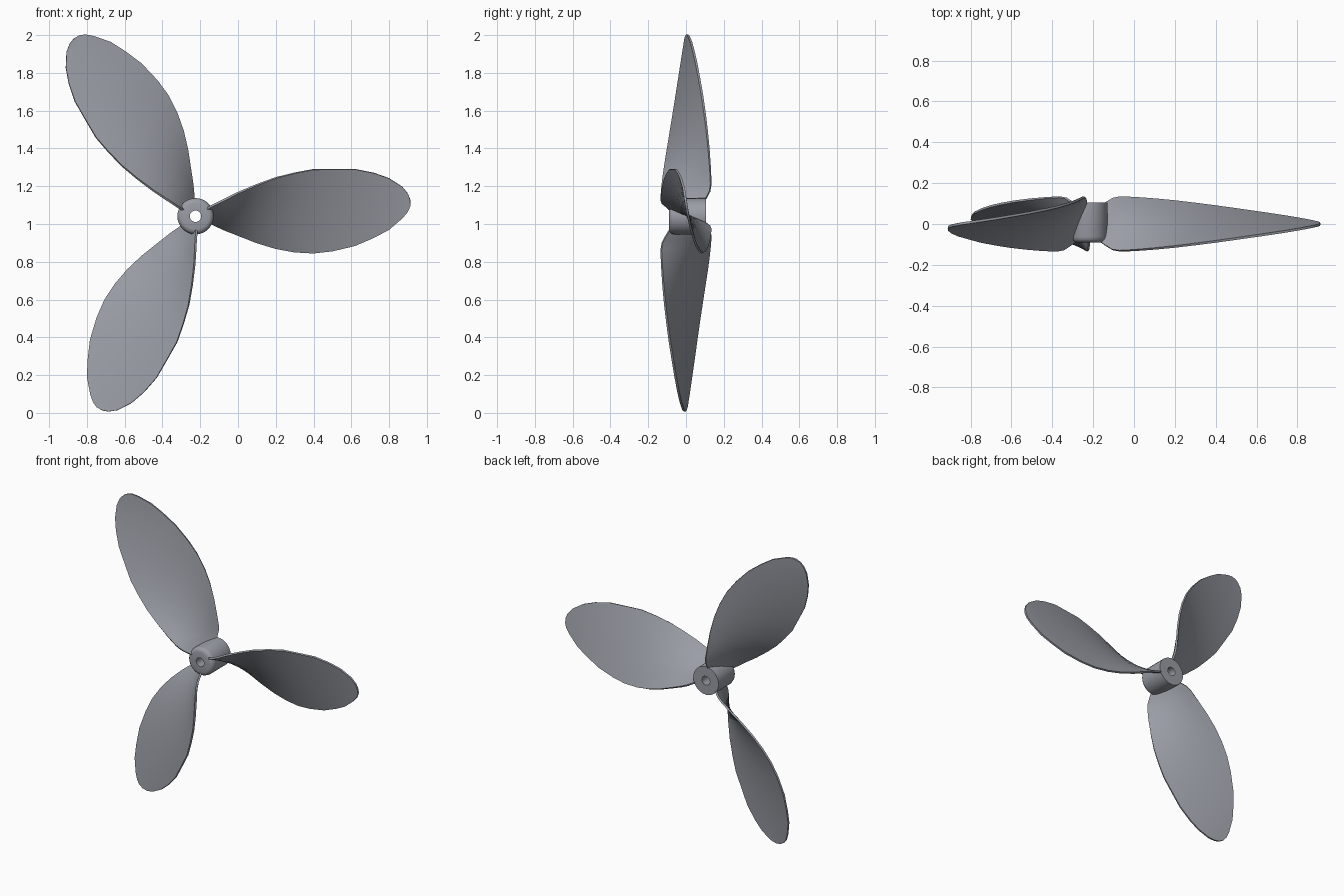
import bpy, bmesh, math
from mathutils import Matrix, Vector

if "Cube" in bpy.data.objects:
    bpy.data.objects.remove(bpy.data.objects["Cube"])

CX, CZ = -0.225, 1.041   # shaft axis runs along y through this point

# Dark blue-grey metal shared by all parts
metal = bpy.data.materials.new("dark_metal")
metal.diffuse_color = (0.32, 0.335, 0.375, 1)
metal.use_nodes = True
metal.node_tree.nodes["Principled BSDF"].inputs["Base Color"].default_value = metal.diffuse_color


def add_object(name, bm):
    bmesh.ops.recalc_face_normals(bm, faces=bm.faces)
    me = bpy.data.meshes.new(name)
    bm.to_mesh(me)
    bm.free()
    me.materials.append(metal)
    ob = bpy.data.objects.new(name, me)
    bpy.context.collection.objects.link(ob)
    bpy.ops.object.select_all(action='DESELECT')
    ob.select_set(True)
    bpy.context.view_layer.objects.active = ob
    return ob


# Hub: closed (radius, y) profile turned around the shaft, rounded front edge
profile = [(0.03, -0.09), (0.07, -0.09), (0.083, -0.086), (0.092, -0.077),
           (0.096, -0.062), (0.096, 0.106), (0.03, 0.106)]
SEG = 32
bm = bmesh.new()
rings = []
for i in range(SEG):
    a = 2 * math.pi * i / SEG
    rings.append([bm.verts.new((CX + r * math.cos(a), y, CZ + r * math.sin(a)))
                  for r, y in profile])
for i in range(SEG):
    r0, r1 = rings[i], rings[(i + 1) % SEG]
    for j in range(len(profile)):
        k = (j + 1) % len(profile)
        bm.faces.new((r0[j], r0[k], r1[k], r1[j]))
add_object("hub", bm)
bpy.ops.object.shade_smooth_by_angle(angle=math.radians(35))

# Blade stations: x, upper edge z, lower edge z, half depth in y (gives the twist)
stations = [
    (-0.175, 1.075, 1.015, 0.08), (-0.14, 1.095, 1.003, 0.105),
    (-0.105, 1.112, 0.986, 0.126), (-0.07, 1.13, 0.97, 0.132),
    (0.0, 1.165, 0.942, 0.129), (0.1, 1.208, 0.902, 0.121),
    (0.2, 1.245, 0.871, 0.111), (0.3, 1.27, 0.852, 0.099),
    (0.4, 1.289, 0.846, 0.086), (0.5, 1.29, 0.857, 0.072),
    (0.62, 1.29, 0.885, 0.055), (0.72, 1.27, 0.928, 0.04),
    (0.8, 1.242, 0.97, 0.027), (0.87, 1.197, 1.03, 0.014),
    (0.9, 1.16, 1.065, 0.007), (0.912, 1.127, 1.095, 0.003)]
CHORD = 8

# Three identical twisted blades spaced evenly around the hub
for n in range(3):
    turn = Matrix.Rotation(-n * math.radians(120), 4, 'Y')
    centre = Vector((CX, 0, CZ))
    bm = bmesh.new()
    rows = []
    for x, top, bot, y in stations:
        a, b = Vector((x, -y, top)), Vector((x, y, bot))
        rows.append([bm.verts.new(centre + turn @ (a.lerp(b, t / CHORD) - centre))
                     for t in range(CHORD + 1)])
    for r0, r1 in zip(rows, rows[1:]):
        for t in range(CHORD):
            bm.faces.new((r0[t], r0[t + 1], r1[t + 1], r1[t]))
    blade = add_object(f"blade_{n + 1}", bm)
    mod = blade.modifiers.new("thickness", 'SOLIDIFY')
    mod.thickness = 0.012
    mod.offset = 0
    # Apply the thickness first so the rim edges stay sharp
    bpy.ops.object.modifier_apply(modifier=mod.name)
    bpy.ops.object.shade_smooth_by_angle(angle=math.radians(35))
